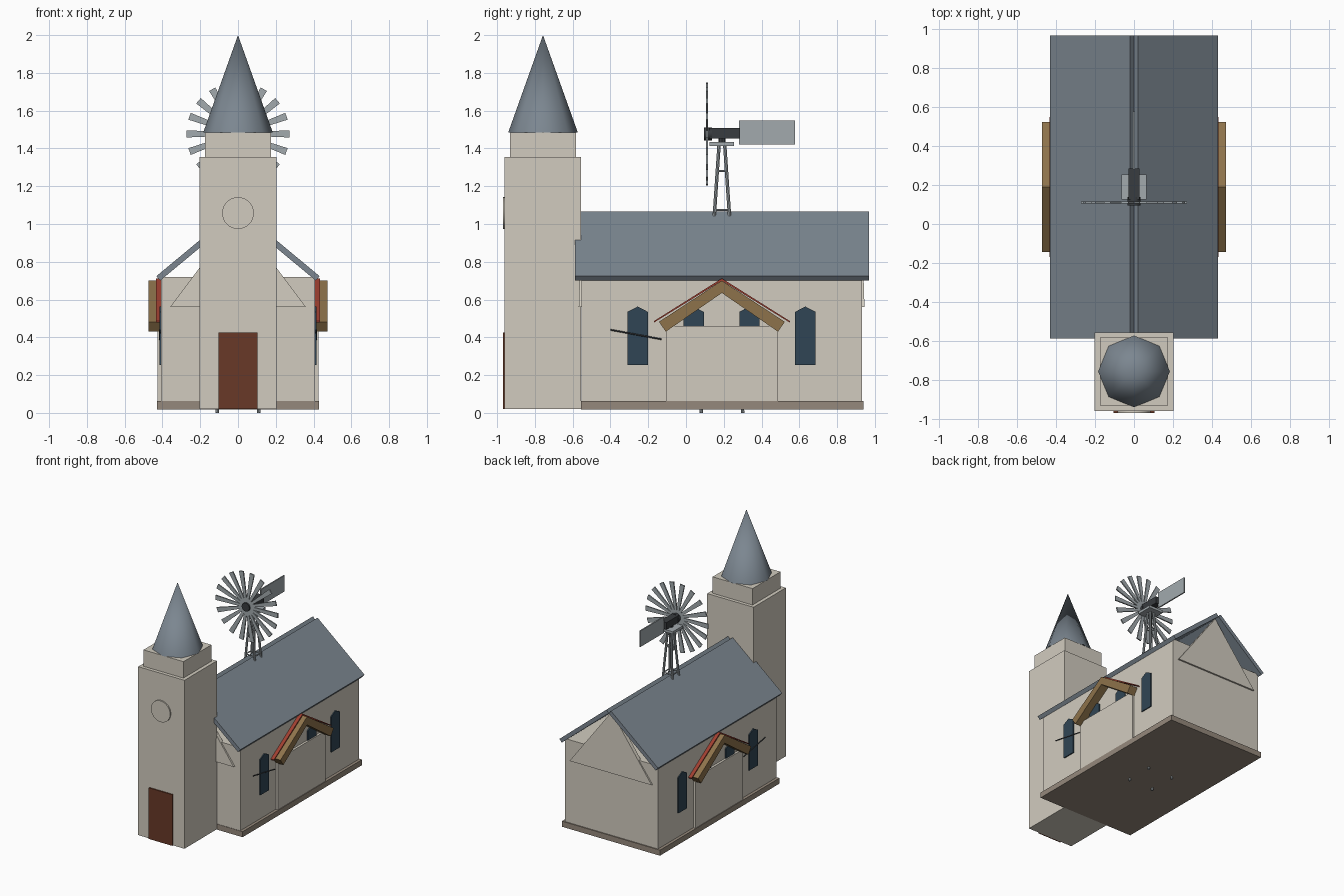
import bpy, bmesh, math
from mathutils import Vector, Matrix

if "Cube" in bpy.data.objects:
    bpy.data.objects.remove(bpy.data.objects["Cube"])

def mat(name, c):
    m = bpy.data.materials.new(name)
    m.diffuse_color = (*c, 1)
    m.use_nodes = True
    m.node_tree.nodes["Principled BSDF"].inputs["Base Color"].default_value = m.diffuse_color
    return m

STONE = mat("stone", (0.64, 0.60, 0.52))
PLINTH = mat("plinth_stone", (0.30, 0.25, 0.20))
SLATE = mat("slate", (0.20, 0.24, 0.28))
GLASS = mat("glass", (0.03, 0.06, 0.09))
WOOD = mat("wood", (0.27, 0.17, 0.07))
DOOR = mat("door_wood", (0.14, 0.04, 0.02))
RED = mat("red_tile", (0.35, 0.05, 0.03))
STEEL = mat("steel", (0.36, 0.40, 0.42))
DARK = mat("dark_metal", (0.04, 0.045, 0.05))

def finish(name, bm, m):
    bmesh.ops.recalc_face_normals(bm, faces=bm.faces)
    me = bpy.data.meshes.new(name)
    bm.to_mesh(me)
    bm.free()
    me.materials.append(m)
    ob = bpy.data.objects.new(name, me)
    bpy.context.collection.objects.link(ob)
    return ob

def prism(name, pts, offset, m):
    """Extrude a planar polygon along an offset vector."""
    bm = bmesh.new()
    f = bm.faces.new([bm.verts.new(p) for p in pts])
    r = bmesh.ops.extrude_face_region(bm, geom=[f])
    bmesh.ops.translate(bm, vec=Vector(offset),
                        verts=[v for v in r["geom"] if isinstance(v, bmesh.types.BMVert)])
    return finish(name, bm, m)

def box(name, x0, x1, y0, y1, z0, z1, m):
    return prism(name, [(x0, y0, z0), (x1, y0, z0), (x1, y1, z0), (x0, y1, z0)], (0, 0, z1 - z0), m)

def rod(name, a, b, r1, m, r2=None, sides=8, smooth=False):
    """Cylinder or cone between two points."""
    a, b = Vector(a), Vector(b)
    d = b - a
    bm = bmesh.new()
    bmesh.ops.create_cone(bm, cap_ends=True, segments=sides, radius1=r1,
                          radius2=r1 if r2 is None else r2, depth=d.length)
    bm.transform(Matrix.Translation((a + b) / 2) @ d.to_track_quat('Z', 'Y').to_matrix().to_4x4())
    ob = finish(name, bm, m)
    if smooth:
        bpy.context.view_layer.objects.active = ob
        ob.select_set(True)
        bpy.ops.object.shade_smooth_by_angle(angle=math.radians(50))
        ob.select_set(False)
    return ob

# Nave and plinth
box("nave", -0.407, 0.407, -0.553, 0.932, 0.02, 0.72, STONE)
box("plinth", -0.43, 0.43, -0.556, 0.94, 0.018, 0.062, PLINTH)

# Gable triangles, leaning out slightly at the foot
for name, y, s in (("front_gable", -0.553, -1), ("back_gable", 0.93, 1)):
    prism(name, [(0, y, 1.04), (-0.36, y + s * 0.015, 0.56), (0.36, y + s * 0.015, 0.56)],
          (0, -s * 0.03, 0), STONE)

# Tower, belfry, spire, door and round dial
box("tower", -0.203, 0.203, -0.96, -0.556, 0.02, 1.355, STONE)
box("belfry", -0.175, 0.175, -0.933, -0.583, 1.355, 1.485, STONE)
rod("spire", (0, -0.757, 1.485), (0, -0.757, 2.0), 0.184, SLATE, r2=0, sides=8, smooth=True)
box("door", -0.104, 0.104, -0.97, -0.955, 0.02, 0.425, DOOR)
rod("dial", (0, -0.95, 1.058), (0, -0.97, 1.058), 0.084, STONE, sides=32, smooth=True)

for s, side in ((1, "right"), (-1, "left")):
    # Main roof slab
    prism(f"roof_{side}", [(0, -0.588, 1.042), (s * 0.02, -0.588, 1.066),
                           (s * 0.432, -0.588, 0.724), (s * 0.412, -0.588, 0.70)], (0, 1.556, 0), SLATE)
    # Projecting wall panel
    box(f"side_panel_{side}", min(s * 0.39, s * 0.425), max(s * 0.39, s * 0.425),
        -0.107, 0.487, 0.02, 0.46, STONE)
    # Pointed windows
    for i, y in enumerate((-0.256, 0.04, 0.336, 0.632)):
        prism(f"window_{side}_{i}", [(s * 0.39, y - 0.054, 0.253), (s * 0.39, y + 0.054, 0.253),
                                     (s * 0.39, y + 0.054, 0.535), (s * 0.39, y, 0.563),
                                     (s * 0.39, y - 0.054, 0.535)], (s * 0.025, 0, 0), GLASS)
    # Porch gable: timber rafters with thin tile strips behind
    for t, end in ((-1, "front"), (1, "back")):
        c = 0.19
        prism(f"rafter_{side}_{end}", [(s * 0.39, c, 0.70), (s * 0.39, c, 0.635),
                                       (s * 0.39, c + t * 0.297, 0.43), (s * 0.39, c + t * 0.333, 0.482)],
              (s * 0.083, 0, 0), WOOD)
        prism(f"porch_tiles_{side}_{end}", [(s * 0.39, c, 0.712), (s * 0.39, c, 0.70),
                                            (s * 0.39, c + t * 0.36, 0.478), (s * 0.39, c + t * 0.36, 0.486)],
              (s * 0.045, 0, 0), RED)
    # Thin side rail
    rod(f"side_rail_{side}", (s * 0.415, -0.40, 0.44), (s * 0.415, -0.13, 0.39), 0.004, DARK, sides=6)

# Windmill stand: splayed legs running down through the building
CY, TOP = 0.19, 1.42
def leg_point(sx, sy, z):
    r = 0.015 + (TOP - z) * 0.067
    return (sx * r, CY + sy * r, z)

corners = [(-1, -1), (1, -1), (1, 1), (-1, 1)]
for i, (sx, sy) in enumerate(corners):
    rod(f"mill_leg_{i}", leg_point(sx, sy, 0.0), leg_point(sx, sy, TOP), 0.009, STEEL)
    nx, ny = corners[(i + 1) % 4]
    for z in (1.075, 1.28):
        rod(f"mill_brace_{i}_{z}", leg_point(sx, sy, z), leg_point(nx, ny, z), 0.005, STEEL, sides=6)
box("mill_platform", -0.063, 0.063, 0.125, 0.255, 1.413, 1.433, STEEL)
rod("mill_neck", (0, CY, 1.43), (0, CY, 1.47), 0.018, DARK)

# Mill head, hub and tail vane
HZ = 1.477
box("mill_head", -0.028, 0.028, 0.125, 0.285, 1.452, 1.507, DARK)
rod("mill_hub", (0, 0.094, HZ), (0, 0.138, HZ), 0.034, DARK, sides=16, smooth=True)
box("tail_vane", -0.005, 0.005, 0.28, 0.578, 1.42, 1.547, STEEL)

# Wheel of eighteen blades
for i in range(18):
    a = i * math.tau / 18
    u, v = Vector((math.cos(a), 0, math.sin(a))), Vector((-math.sin(a), 0, math.cos(a)))
    o = Vector((0, 0.106, HZ))
    prism(f"mill_blade_{i}", [o + u * 0.03 - v * 0.009, o + u * 0.273 - v * 0.019,
                              o + u * 0.273 + v * 0.019, o + u * 0.03 + v * 0.009], (0, 0.01, 0), STEEL)
